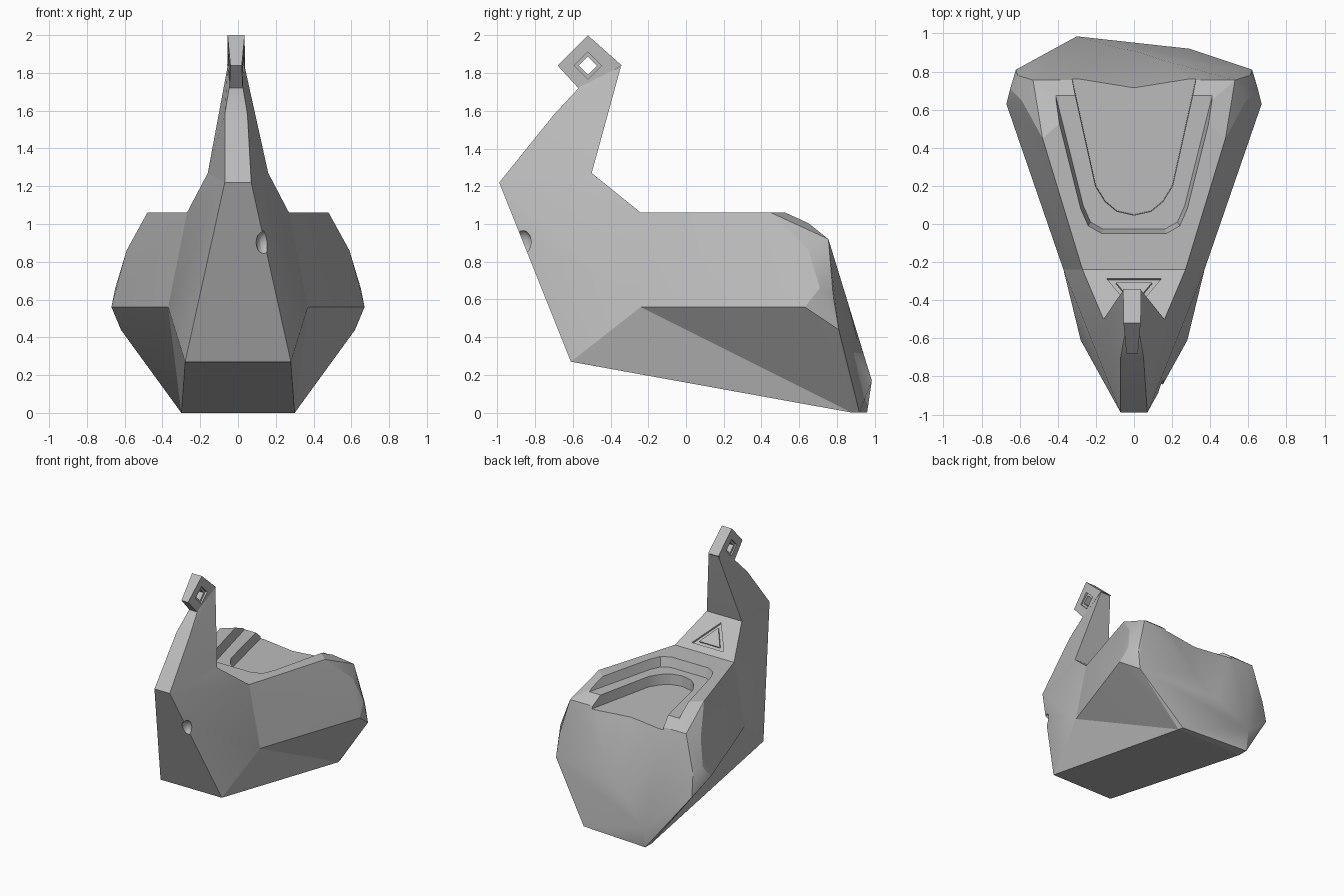
import bpy, bmesh, math
from mathutils import Vector

if "Cube" in bpy.data.objects:
    bpy.data.objects.remove(bpy.data.objects["Cube"])

grey = bpy.data.materials.new("neutral grey")
grey.diffuse_color = (0.5, 0.5, 0.5, 1)
grey.use_nodes = True
grey.node_tree.nodes["Principled BSDF"].inputs["Base Color"].default_value = grey.diffuse_color


def both(pts):
    """Mirror points across x = 0."""
    return [(s * x, y, z) for x, y, z in pts for s in (1, -1)]


def hull(name, pts):
    """Faceted solid wrapped round a few corner points."""
    bm = bmesh.new()
    for p in pts:
        bm.verts.new(p)
    bmesh.ops.remove_doubles(bm, verts=bm.verts, dist=0.0005)
    bmesh.ops.convex_hull(bm, input=bm.verts)
    loose = [v for v in bm.verts if not v.link_faces]
    bmesh.ops.delete(bm, geom=loose, context='VERTS')
    bmesh.ops.dissolve_limit(bm, angle_limit=0.01, verts=bm.verts, edges=bm.edges)
    bmesh.ops.recalc_face_normals(bm, faces=bm.faces)
    me = bpy.data.meshes.new(name)
    bm.to_mesh(me)
    bm.free()
    ob = bpy.data.objects.new(name, me)
    bpy.context.collection.objects.link(ob)
    me.materials.append(grey)
    return ob


def cut(target, cutter):
    """Subtract the cutter, then throw it away."""
    cutter.hide_render = True
    m = target.modifiers.new("cut", 'BOOLEAN')
    m.operation = 'DIFFERENCE'
    m.solver = 'EXACT'
    m.object = cutter
    bpy.context.view_layer.objects.active = target
    bpy.ops.object.modifier_apply(modifier=m.name)
    bpy.data.objects.remove(cutter)


def basin(half, z0, z1, shrink, grow):
    """Tapered U-shaped cutter from half an outline."""
    pts = []
    for z, s in ((z0, shrink), (z1, grow)):
        pts += [(x * s, 0.4 + (y - 0.4) * s, z) for x, y in half]
    return hull("basin_cutter", both(pts))


# rear body
rear = hull("rear_body", both([
    (.27, -.24, 1.06), (.37, -.24, .56), (.48, .45, 1.06), (.33, .58, 1.06),
    (.59, .65, .86), (.67, .63, .56), (.65, .71, .66), (.61, .78, .62),
    (.62, .81, .44), (.53, .755, .92), (.3, .88, 0)])
    + [(-.3, .96, 0), (-.3, .985, .17), (.29, .92, 0)])

# stepped seat hollow, open at the back
cut(rear, basin([(0, -.05), (.17, -.05), (.24, -.01), (.28, .08), (.41, .6), (.485, .9)],
                .985, 1.12, .95, 1.04))
cut(rear, basin([(0, .05), (.09, .07), (.15, .12), (.2, .2), (.32, .74), (.36, .92)],
                .90, 1.12, 1.0, 1.03))

# shallow hollow in the back face
cut(rear, hull("back_cutter", [(.5, .78, .94), (-.5, .78, .94), (0, .70, .94),
                               (0, .96, .25), (0, 1.3, .94)]))

# front body
front = hull("front_body", both([
    (.28, -.61, .27), (.3, .88, 0), (.37, -.24, .56), (.27, -.24, 1.06),
    (.16, -.50, 1.27), (.07, -.99, 1.22)]))


# triangular groove on the slope behind the neck
def on_slope(x, y, d):
    p = Vector((x, y, 1.06 + (-.24 - y) * .808)) + Vector((0, .628, .778)) * d
    return tuple(p)


def triangle(name, w, y0, y1, d0, d1):
    return hull(name, [on_slope(x, y, d) for d in (d0, d1)
                       for x, y in ((-w, y0), (w, y0), (0, y1))])


cut(front, triangle("groove_cutter", .145, -.285, -.455, -.015, .05))
panel = triangle("triangle_panel", .095, -.305, -.42, -.05, -.002)

# chip in the front edge
bpy.ops.mesh.primitive_uv_sphere_add(segments=16, ring_count=10, radius=.05,
                                     location=(.135, -.865, .9))
chip = bpy.context.object
chip.scale = (.8, 1, 1.3)
bpy.context.view_layer.update()
cut(front, chip)

# neck
CX = -.01
neck = hull("neck", both([(.07, -.99, 1.22), (.16, -.50, 1.27), (0, -.6, .95)])
            + [(CX + s * w, y, z) for s in (1, -1) for w, y, z in
               ((.06, -.70, 1.58), (.035, -.56, 1.73), (.045, -.345, 1.835))])

# diamond head with a square eyelet
head = hull("head", [(CX + s * w, y, z) for s in (1, -1) for w, y, z in
                     ((.03, -.68, 1.84), (.045, -.52, 2.0),
                      (.047, -.34, 1.84), (.035, -.57, 1.72))])


def diamond(r, x0, x1):
    return hull("eyelet_cutter", [(x, -.52 + a * r, 1.84 + b * r) for x in (x0, x1)
                                  for a, b in ((1, 0), (0, 1), (-1, 0), (0, -1))])


cut(head, diamond(.048, -.2, .2))
cut(head, diamond(.072, CX + .027, .2))
cut(head, diamond(.072, -.2, CX - .027))

# soft shading on shallow facets only
for ob in (rear, front, panel, neck, head):
    bpy.ops.object.select_all(action='DESELECT')
    ob.select_set(True)
    bpy.context.view_layer.objects.active = ob
    bpy.ops.object.shade_smooth_by_angle(angle=math.radians(22))
